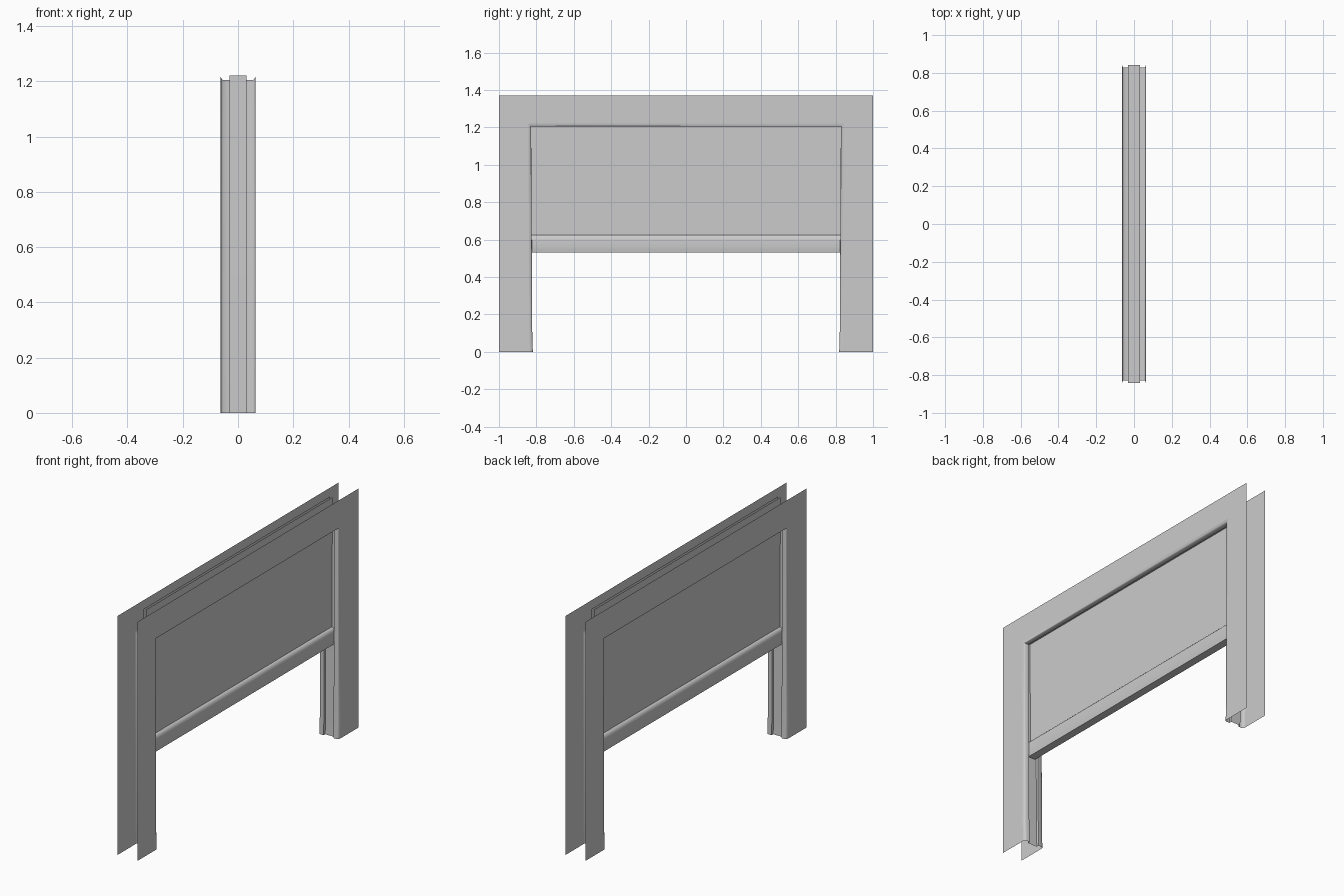
import bpy

if "Cube" in bpy.data.objects:
    bpy.data.objects.remove(bpy.data.objects["Cube"])


def make_object(name, verts, faces, smooth=False):
    mesh = bpy.data.meshes.new(name)
    mesh.from_pydata(verts, [], faces)
    mesh.update()
    ob = bpy.data.objects.new(name, mesh)
    bpy.context.collection.objects.link(ob)
    if smooth:
        bpy.context.view_layer.objects.active = ob
        ob.select_set(True)
        bpy.ops.object.shade_smooth_by_angle(angle=0.7)
        ob.select_set(False)
    return ob


def skin(name, rows, smooth=False):
    """Bridge equally long rows of points into a sheet of quads."""
    n = len(rows[0])
    verts = [p for row in rows for p in row]
    faces = [(i * n + j, i * n + j + 1, (i + 1) * n + j + 1, (i + 1) * n + j)
             for i in range(len(rows) - 1) for j in range(n - 1)]
    return make_object(name, verts, faces, smooth)


def mirror_x(half):
    return half + [(-x, v) for x, v in reversed(half)]


WALL_X, TOP, HALF_W = 0.0635, 1.37, 0.843

# Opening outline (y, z) with inward direction; flares slightly near the floor
left = [(-0.834, 0, 1, 0), (-0.837, 0.1, 1, 0), (-HALF_W, 1.22, 1, -1)]
opening = left + [(-y, z, -dy, dz) for y, z, dy, dz in reversed(left)]

# Wall skins: thin sheets around the opening, front and back
left_edge = [(-1, 0), (-1, 0.1), (-1, TOP)]
border = left_edge + [(-y, z) for y, z in reversed(left_edge)]
for side, x in (("right", WALL_X), ("left", -WALL_X)):
    outer = [(x, y, z) for y, z in border]
    inner = [(x, y, z) for y, z, _, _ in opening]
    rows = [outer, inner] if x > 0 else [inner, outer]
    skin("wall_" + side, rows)

# Door frame: channel profile (x, depth) swept around the opening
channel = mirror_x([(-WALL_X, 0), (-0.0615, 0.007), (-0.059, 0.012),
                    (-0.055, 0.015), (-0.031, 0.015), (-0.031, 0)][:6])
# mirrored half comes back reversed, giving a continuous strip
skin("door_frame", [[(x, y + d * dy, z + d * dz) for x, d in channel]
                    for y, z, dy, dz in opening], smooth=True)

# Door curtain: two thin sheets running up between the walls
for side, x in (("right", 0.008), ("left", -0.008)):
    skin("curtain_" + side, [[(x, y, 1.365), (x, y, 0.625)]
                             for y in ((-HALF_W, HALF_W) if x > 0 else (HALF_W, -HALF_W))])

# Bottom bar: rounded profile (x, z) across the door
bar = mirror_x([(-0.008, 0.625), (-0.016, 0.622), (-0.022, 0.616), (-0.026, 0.606),
                (-0.027, 0.595), (-0.027, 0.565), (-0.026, 0.55), (-0.023, 0.53)])
skin("bottom_bar", [[(x, y, z) for x, z in bar] for y in (-0.839, 0.839)], smooth=True)
